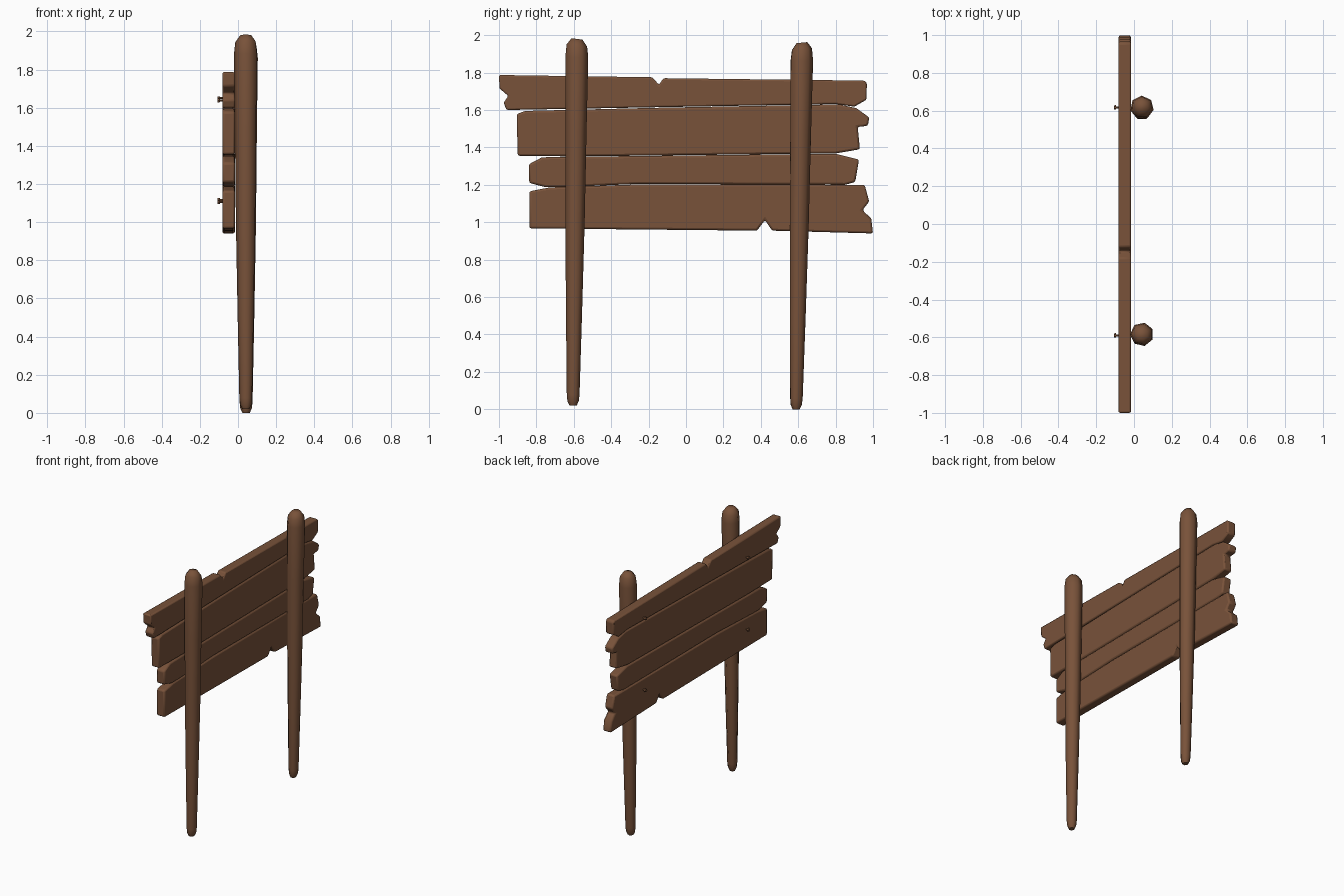
import bpy, bmesh, math
from mathutils import Vector

if "Cube" in bpy.data.objects:
    bpy.data.objects.remove(bpy.data.objects["Cube"])

wood = bpy.data.materials.new("brown wood")
wood.diffuse_color = (0.19, 0.085, 0.042, 1)
wood.use_nodes = True
wood.node_tree.nodes["Principled BSDF"].inputs["Base Color"].default_value = wood.diffuse_color


def finish(name, bm, angle, bevel=0):
    bmesh.ops.recalc_face_normals(bm, faces=bm.faces[:])
    me = bpy.data.meshes.new(name)
    bm.to_mesh(me)
    bm.free()
    ob = bpy.data.objects.new(name, me)
    bpy.context.collection.objects.link(ob)
    me.materials.append(wood)
    if bevel:
        m = ob.modifiers.new("soft edges", 'BEVEL')
        m.width, m.segments, m.limit_method = bevel, 2, 'ANGLE'
        m.angle_limit = math.radians(40)
    bpy.ops.object.select_all(action='DESELECT')
    bpy.context.view_layer.objects.active = ob
    ob.select_set(True)
    bpy.ops.object.shade_smooth_by_angle(angle=math.radians(angle))
    return ob


def lathe(name, rings, sides, turn=0.0, axis='Z', angle=50):
    """Skin a stack of (centre, radius) rings."""
    bm = bmesh.new()
    loops = []
    for c, r in rings:
        loop = []
        for i in range(sides):
            a = turn + 2 * math.pi * i / sides
            u, v = r * math.cos(a), r * math.sin(a)
            loop.append(bm.verts.new(Vector(c) + (Vector((u, v, 0)) if axis == 'Z' else Vector((0, u, v)))))
        loops.append(loop)
    for a, b in zip(loops, loops[1:]):
        for i in range(sides):
            j = (i + 1) % sides
            bm.faces.new((a[i], a[j], b[j], b[i]))
    bm.faces.new(loops[0][::-1])
    bm.faces.new(loops[-1])
    return finish(name, bm, angle)


def post(name, y0, y1, z0, z1, turn, tilt):
    """Tapered log, thick at the top, with rounded worn ends."""
    profile = [(0, .020), (.012, .031), (.03, .035), (.25, .044), (.5, .053),
               (.75, .058), (.95, .063), (.982, .056), (1, .030)]
    rings = [((.042, y0 + (y1 - y0) * t, z0 + (z1 - z0) * t), r) for t, r in profile]
    ob = lathe(name, rings, 7, turn, angle=60)
    # slightly slanted saw cut at the top
    for v in ob.data.vertices:
        if v.co.z > z1 - .06:
            v.co.z += tilt * (v.co.y - y1)


post("left_post", -.604, -.583, .02, 1.98, math.pi, -.12)
post("right_post", .588, .618, 0, 1.96, math.pi + .25, .1)


def plank(name, outline, x0=-.082, x1=-.016):
    """Board with a chipped (y, z) outline, extruded along x."""
    bm = bmesh.new()
    f = bm.faces.new([bm.verts.new((x0, y, z)) for y, z in outline])
    ext = bmesh.ops.extrude_face_region(bm, geom=[f])
    bmesh.ops.translate(bm, vec=(x1 - x0, 0, 0),
                        verts=[v for v in ext['geom'] if isinstance(v, bmesh.types.BMVert)])
    return finish(name, bm, 40, .011)


plank("top_plank", [(-1, 1.787), (-.18, 1.775), (-.145, 1.735), (-.12, 1.77), (.955, 1.757),
                    (.967, 1.745), (.965, 1.655), (.90, 1.618), (.80, 1.632), (-.15, 1.615), (-.96, 1.60),
                    (-.975, 1.64), (-.95, 1.675), (-.997, 1.715)])
plank("upper_middle_plank", [(-.905, 1.578), (-.86, 1.595), (-.15, 1.612), (.82, 1.63), (.91, 1.61),
                             (.98, 1.56), (.972, 1.515), (.918, 1.51), (.93, 1.39), (.80, 1.368),
                             (-.6, 1.352), (-.90, 1.355)])
plank("lower_middle_plank", [(-.84, 1.31), (-.77, 1.347), (-.6, 1.35), (.80, 1.366), (.925, 1.335),
                             (.905, 1.215), (.85, 1.20), (-.25, 1.205), (-.68, 1.187), (-.75, 1.187),
                             (-.838, 1.21)])
plank("bottom_plank", [(-.838, 1.165), (-.73, 1.186), (-.25, 1.202), (.955, 1.20), (.98, 1.11),
                       (.943, 1.065), (.99, 1.02), (1, .94), (.46, .955), (.422, 1.012),
                       (.38, .955), (-.838, .967)])


# small nails poking out of the boards on the far side
def nail(name, y, z):
    lathe(name, [((-.06, y, z), .006), ((-.095, y, z), .006), ((-.096, y, z), .012),
                 ((-.107, y, z), .011)], 6, axis='X', angle=40)


for side, y, dz in (("left", -.59, 0), ("right", .617, .012)):
    nail("upper_nail_" + side, y, 1.638 + dz)
    nail("lower_nail_" + side, y, 1.105 + dz)
